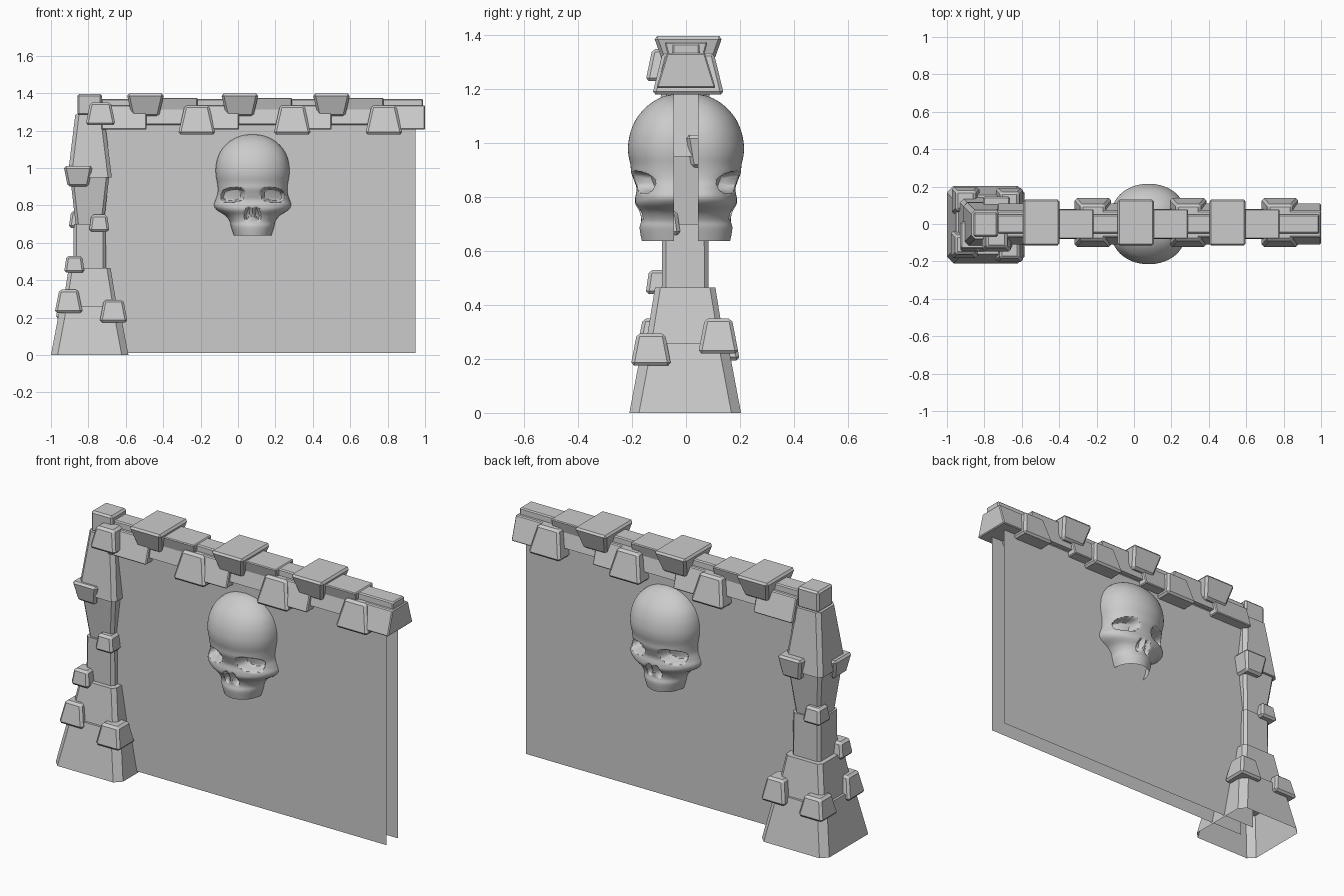
import bpy, bmesh, math
from mathutils import Vector

if "Cube" in bpy.data.objects:
    bpy.data.objects.remove(bpy.data.objects["Cube"])


def finish(bm, name):
    bmesh.ops.recalc_face_normals(bm, faces=bm.faces)
    me = bpy.data.meshes.new(name)
    bm.to_mesh(me)
    bm.free()
    ob = bpy.data.objects.new(name, me)
    bpy.context.collection.objects.link(ob)
    return ob


def frustum(name, c, z0, z1, low, high, bevel=0.012, upright_only=False, open_bottom=False):
    """Tapered block: low/high are the half sizes at z0/z1."""
    bm = bmesh.new()
    signs = [(-1, -1), (1, -1), (1, 1), (-1, 1)]
    a = [bm.verts.new((c[0] + sx * low[0], c[1] + sy * low[1], z0)) for sx, sy in signs]
    b = [bm.verts.new((c[0] + sx * high[0], c[1] + sy * high[1], z1)) for sx, sy in signs]
    bm.faces.new(a[::-1])
    bm.faces.new(b)
    for i in range(4):
        j = (i + 1) % 4
        bm.faces.new((a[i], a[j], b[j], b[i]))
    if bevel:
        edges = [e for e in bm.edges
                 if not upright_only or abs(e.verts[0].co.z - e.verts[1].co.z) > 0.01]
        bmesh.ops.bevel(bm, geom=edges, offset=bevel, segments=1, affect='EDGES', profile=0.5)
    if open_bottom:
        bm.normal_update()
        bmesh.ops.delete(bm, geom=[f for f in bm.faces if f.normal.z < -0.95], context='FACES')
    return finish(bm, name)


# wall: two thin sheets, open at the end
for side, y in (("front", -0.05), ("back", 0.05)):
    bm = bmesh.new()
    bm.faces.new([bm.verts.new(p) for p in
                  ((-0.79, y, 0.01), (0.95, y, 0.01), (0.95, y, 1.3), (-0.79, y, 1.3))])
    finish(bm, "wall_" + side)

# pillar sections
PX = -0.793
for name, z0, z1, l, h, bev in (
        ("base", 0.0, 0.26, 0.207, 0.158, 0.035),
        ("lower", 0.23, 0.465, 0.150, 0.112, 0.02),
        ("middle", 0.46, 0.70, 0.087, 0.085, 0.015),
        ("neck", 0.69, 0.96, 0.074, 0.105, 0.015),
        ("upper", 0.95, 1.285, 0.118, 0.077, 0.02),
        ("cap", 1.28, 1.395, 0.066, 0.066, 0.01)):
    frustum("pillar_" + name, (PX, -0.003), z0, z1, (l, l), (h, h), bev,
            upright_only=name != "cap", open_bottom=name == "base")

# stones on the pillar corners: x, y, z0, z1, half width low, half width high
for i, (x, y, z0, z1, l, h) in enumerate((
        (-0.665, -0.13, 0.175, 0.295, 0.075, 0.052),
        (-0.905, -0.11, 0.225, 0.350, 0.075, 0.050),
        (-0.665, 0.12, 0.220, 0.350, 0.075, 0.050),
        (-0.90, 0.125, 0.195, 0.310, 0.075, 0.052),
        (-0.875, -0.095, 0.440, 0.530, 0.055, 0.042),
        (-0.742, -0.075, 0.660, 0.750, 0.055, 0.042),
        (-0.85, 0.065, 0.680, 0.770, 0.055, 0.042),
        (-0.855, -0.06, 0.900, 1.010, 0.055, 0.077),
        (-0.735, 0.075, 0.910, 1.030, 0.055, 0.075),
        (-0.735, -0.07, 1.230, 1.350, 0.080, 0.055))):
    frustum("pillar_stone_%d" % i, (x, y), z0, z1, (l, l), (h, h))

# coping beam along the wall top
frustum("beam_core", (0.13, 0), 1.23, 1.37, (0.86, 0.055), (0.86, 0.05), 0.006)
frustum("beam_skirt", (0.14, 0), 1.235, 1.33, (0.85, 0.08), (0.85, 0.06), 0)

# upper and lower coping blocks alternate between the stones
for i, x in enumerate((-0.495, 0.01, 0.5)):
    frustum("upper_coping_stone_%d" % i, (x, 0.008), 1.275, 1.397,
            (0.072, 0.085), (0.1, 0.128))
    frustum("upper_coping_block_%d" % i, (x + 0.139, 0), 1.30, 1.375,
            (0.139, 0.06), (0.139, 0.08), 0.005)
for i, x in enumerate((-0.22, 0.29, 0.78)):
    frustum("lower_coping_stone_%d" % i, (x, 0.008), 1.18, 1.335,
            (0.1, 0.133), (0.065, 0.095))
for i, (x0, x1) in enumerate(((-0.73, -0.49), (-0.22, 0.005), (0.29, 0.5), (0.78, 1.0))):
    w = (x1 - x0) / 2
    frustum("lower_coping_block_%d" % i, ((x0 + x1) / 2, 0), 1.205, 1.335,
            (w, 0.11), (w, 0.07), 0.005)

# skull relief: rows of (z, half width, forward reach)
ROWS = [(1.18, 0.0, 0.055), (1.172, 0.06, 0.088), (1.145, 0.118, 0.135), (1.10, 0.164, 0.178),
        (1.05, 0.188, 0.203), (1.00, 0.197, 0.214), (0.96, 0.196, 0.214), (0.92, 0.189, 0.206),
        (0.89, 0.186, 0.203), (0.86, 0.188, 0.192), (0.83, 0.198, 0.183), (0.80, 0.206, 0.188),
        (0.775, 0.190, 0.188), (0.745, 0.145, 0.172), (0.715, 0.122, 0.166),
        (0.685, 0.115, 0.172), (0.638, 0.100, 0.164)]
SX, STEPS, COLS = 0.078, 6, 64


def spline(p0, p1, p2, p3, t):
    return 0.5 * (2 * p1 + (p2 - p0) * t + (2 * p0 - 5 * p1 + 4 * p2 - p3) * t * t
                  + (3 * p1 - p0 - 3 * p2 + p3) * t ** 3)


def smooth(t):
    t = max(0.0, min(1.0, t))
    return t * t * (3 - 2 * t)


def carve(x, z):
    """Depth of the eye sockets and nostrils at a point on the face."""
    ax = abs(x)
    dx, dz = (ax - 0.107) / 0.065, (z - 0.855 + 0.12 * (ax - 0.107)) / 0.041
    r = (abs(dx) ** 2.6 + abs(dz) ** 2.6) ** (1 / 2.6)
    eye = 0.06 * smooth((1 - r) / 0.3)
    tilt = ax - 0.024 + 0.15 * (z - 0.755)
    nose = 0.03 * smooth((1 - math.hypot(tilt / 0.019, (z - 0.755) / 0.042)) / 0.45)
    return eye + nose


pts = [Vector(r) for r in ROWS]
levels = []
for i in range(len(pts) - 1):
    q = (pts[max(i - 1, 0)], pts[i], pts[i + 1], pts[min(i + 2, len(pts) - 1)])
    levels += [spline(*q, k / STEPS) for k in range(STEPS)]
levels.append(pts[-1])

for side, s in (("front", 1), ("back", -1)):
    bm = bmesh.new()
    grid = []
    for z, w, d in levels:
        row = []
        for j in range(COLS + 1):
            u = math.pi * (j / COLS - 0.5)
            x = max(w, 0) * math.sin(u)
            reach = max(0.045, 0.045 + (d - 0.045) * max(math.cos(u), 0) ** 0.9)
            y = -max(0.045, reach - carve(x, z))
            row.append(bm.verts.new((SX + x, s * y, z)))
        grid.append(row)
    for a, b in zip(grid, grid[1:]):
        for j in range(COLS):
            bm.faces.new((a[j], b[j], b[j + 1], a[j + 1]))
    bmesh.ops.remove_doubles(bm, verts=bm.verts, dist=0.0004)
    ob = finish(bm, "skull_" + side)
    bpy.context.view_layer.objects.active = ob
    bpy.ops.object.select_all(action='DESELECT')
    ob.select_set(True)
    bpy.ops.object.shade_smooth_by_angle(angle=math.radians(45))
